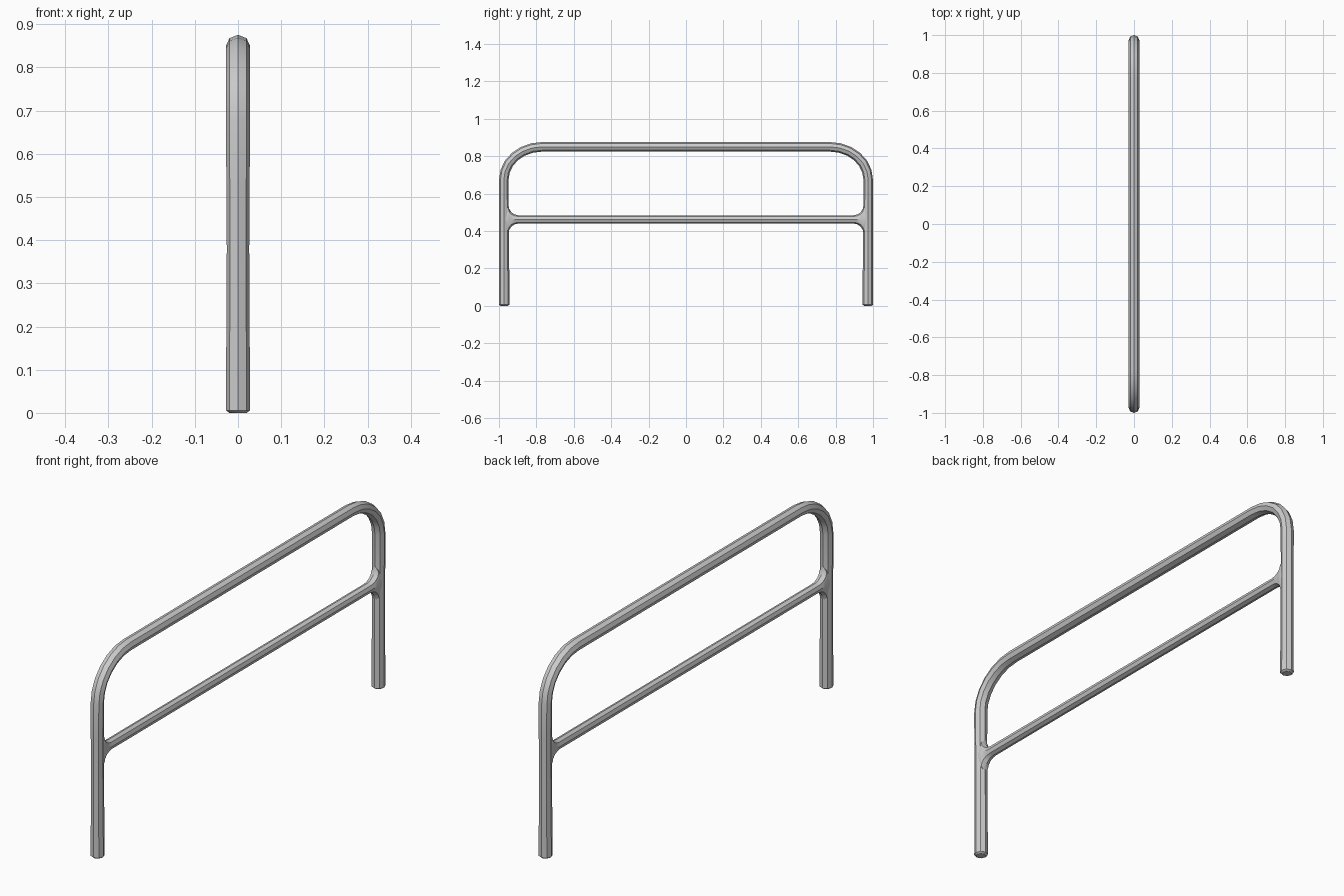
import bpy, bmesh, math

if "Cube" in bpy.data.objects:
    bpy.data.objects.remove(bpy.data.objects["Cube"])

SIDES = 8


def sweep(name, stations):
    """Octagonal tube in the YZ plane.
    Each station: y, z, travel angle, half width in x, half width in plane."""
    bm = bmesh.new()
    rings = []
    for y, z, ang, rx, rp in stations:
        ny, nz = -math.sin(ang), math.cos(ang)
        ring = []
        for i in range(SIDES):
            a = 2 * math.pi * i / SIDES
            s = rp * math.sin(a)
            ring.append(bm.verts.new((rx * math.cos(a), y + ny * s, z + nz * s)))
        rings.append(ring)
    for r0, r1 in zip(rings, rings[1:]):
        for i in range(SIDES):
            j = (i + 1) % SIDES
            bm.faces.new((r0[i], r0[j], r1[j], r1[i]))
    bm.faces.new(rings[0])
    bm.faces.new(rings[-1])
    bmesh.ops.recalc_face_normals(bm, faces=bm.faces)
    mesh = bpy.data.meshes.new(name)
    bm.to_mesh(mesh)
    bm.free()
    obj = bpy.data.objects.new(name, mesh)
    bpy.context.collection.objects.link(obj)
    bpy.ops.object.select_all(action='DESELECT')
    obj.select_set(True)
    bpy.context.view_layer.objects.active = obj
    bpy.ops.object.shade_smooth_by_angle(angle=math.radians(30))
    return obj


def mirrored(half):
    """Continue a path that runs from -y to the middle over to +y."""
    return half + [(-y, z, -a, rx, rp) for y, z, a, rx, rp in reversed(half)]


# Bent outer tube: leg with a chamfered foot, rounded corner, top rail
up = math.pi / 2
frame = [
    (-0.972, 0.0, up, 0.020, 0.020),
    (-0.972, 0.006, up, 0.028, 0.028),
    (-0.973, 0.38, up, 0.026, 0.027),
    (-0.974, 0.54, up, 0.027, 0.026),
]
bend_y, bend_z = 0.205, 0.175
steps = 6
for k in range(steps + 1):
    t = up * k / steps
    y = -0.974 + bend_y * (1 - math.cos(t))
    z = 0.675 + bend_z * math.sin(t)
    ang = math.atan2(bend_z * math.cos(t), bend_y * math.sin(t))
    frame.append((y, z, ang, 0.028, 0.0255))
sweep("outer_frame", mirrored(frame))

# Middle rail, flaring into each leg with a fillet
rail = [(-0.972, 0.462, 0, 0.022, 0.080)]
fillet = 0.055
for k in range(5):
    t = up * k / 4
    y = -0.949 + fillet * (1 - math.cos(t))
    rp = 0.022 + fillet * (1 - math.sin(t))
    rail.append((y, 0.462, 0, 0.022 + 0.003 * math.cos(t), rp))
sweep("middle_rail", mirrored(rail))
